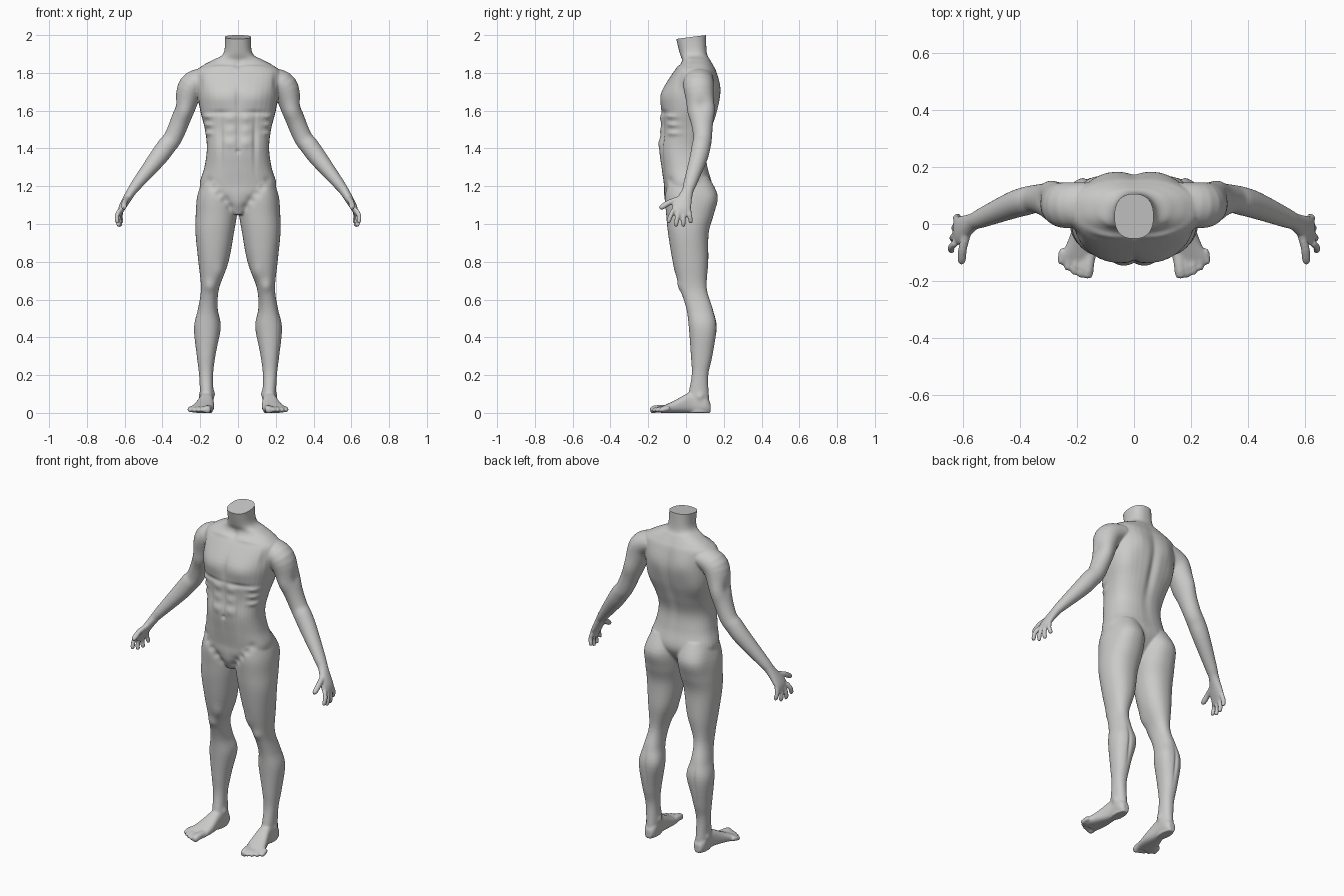
import bpy, bmesh, math
from mathutils import Vector

if "Cube" in bpy.data.objects:
    bpy.data.objects.remove(bpy.data.objects["Cube"])

bm = bmesh.new()

def spline(keys, steps=5):
    """Catmull-Rom interpolation of rows of numbers."""
    out = []
    for i in range(len(keys) - 1):
        a, b, c, d = keys[max(i - 1, 0)], keys[i], keys[i + 1], keys[min(i + 2, len(keys) - 1)]
        for s in range(steps):
            t = s / steps
            out.append([q + 0.5*t*(r - p + t*(2*p - 5*q + 4*r - e + t*(3*(q - r) + e - p)))
                        for p, q, r, e in zip(a, b, c, d)])
    return out + [list(keys[-1])]

def oval(p, n=36):
    """Unit superellipse points."""
    for k in range(n):
        c, s = math.cos(2*math.pi*k/n), math.sin(2*math.pi*k/n)
        yield math.copysign(abs(c)**(2/p), c), math.copysign(abs(s)**(2/p), s)

def skin(rings):
    """Closed skin over a stack of rings."""
    rings = [[bm.verts.new(v) for v in r] for r in rings]
    n, faces = len(rings[0]), []
    for a, b in zip(rings, rings[1:]):
        faces += [bm.faces.new((a[i], a[(i+1) % n], b[(i+1) % n], b[i])) for i in range(n)]
    faces += [bm.faces.new(rings[0][::-1]), bm.faces.new(rings[-1])]
    bmesh.ops.recalc_face_normals(bm, faces=faces)

def box_loft(rows, p=2.2, along_y=False):
    """Rows: position, x min, x max, then y (or z) min and max."""
    rings = []
    for t, a0, a1, b0, b1 in spline(rows):
        pts = [((a0+a1)/2 + (a1-a0)/2*u, (b0+b1)/2 + (b1-b0)/2*v) for u, v in oval(p)]
        rings.append([(a, t, b) if along_y else (a, b, t) for a, b in pts])
    skin(rings)

def tube(keys, ref=(0, 1, 0)):
    """Keys: x, y, z, radius across ref, radius along ref."""
    rows, rings = spline(keys), []
    for i, r in enumerate(rows):
        t = (Vector(rows[min(i+1, len(rows)-1)][:3]) - Vector(rows[max(i-1, 0)][:3])).normalized()
        u = Vector(ref)
        u = (u - t * u.dot(t)).normalized()
        v = t.cross(u)
        rings.append([Vector(r[:3]) + u*r[4]*a + v*r[3]*b for a, b in oval(2)])
    skin(rings)

def digit(base, mid, tip, r, ref=(0, 1, 0)):
    """Finger or toe with a rounded end."""
    b, m, t = Vector(base), Vector(mid), Vector(tip)
    tube([(*b, r, r), (*m, r, r), (*m.lerp(t, .75), r*.95, r*.95), (*t, r*.5, r*.5)], ref)

# leg
box_loft([(1.25, .02, .18, -.10, .12), (1.15, .006, .217, -.112, .168), (1.05, .006, .224, -.105, .147),
          (.95, .022, .225, -.095, .12), (.80, .05, .21, -.07, .118), (.66, .10, .196, -.032, .11),
          (.55, .108, .212, .002, .142), (.45, .095, .233, .015, .163), (.30, .12, .218, .026, .14),
          (.20, .132, .206, .03, .118), (.08, .13, .2, .01, .122), (0, .135, .195, .01, .13)])
# foot
box_loft([(.13, .145, .185, 0, .05), (.10, .13, .20, 0, .09), (.03, .13, .202, 0, .11),
          (-.06, .126, .232, 0, .066), (-.12, .134, .26, 0, .038), (-.14, .145, .25, 0, .028)], 2.6, True)
# toes, big toe first
for i in range(5):
    tx, ty = .165 + .023*i, -.19 + .003*i*i
    digit((tx - .012, -.09, .024), (tx - .005, ty + .04, .022), (tx, ty, .013),
          .013 if i else .02, (1, 0, 0))
# arm and palm
tube([(.16, .07, 1.775, .055, .075), (.245, .066, 1.73, .07, .08), (.286, .08, 1.60, .053, .065),
      (.34, .088, 1.465, .049, .05), (.38, .08, 1.41, .05, .05), (.428, .065, 1.345, .047, .047),
      (.532, .022, 1.215, .031, .035), (.565, .007, 1.17, .025, .031), (.612, -.022, 1.09, .019, .05),
      (.628, -.026, 1.045, .008, .044)])
# fingers, index first, and thumb
for i in range(4):
    up = .018 * (abs(i - 1.5) - .5)
    digit((.625 - .003*i, -.066 + .027*i, 1.075), (.641 - .006*i, -.082 + .034*i, 1.025 + up),
          (.639 - .008*i, -.096 + .041*i, .985 + up), .0125)
digit((.585, -.03, 1.135), (.60, -.085, 1.115), (.605, -.14, 1.082), .0155, (1, 0, 0))
# mirror the limbs
dup = bmesh.ops.duplicate(bm, geom=bm.verts[:] + bm.edges[:] + bm.faces[:])["geom"]
for v in dup:
    if isinstance(v, bmesh.types.BMVert):
        v.co.x *= -1
bmesh.ops.recalc_face_normals(bm, faces=bm.faces[:])
# torso and neck: height, half width, front, back
box_loft([(z, -w, w, f, b) for z, w, f, b in (
    (1.05, .03, -.08, .05), (1.15, .17, -.112, .12), (1.21, .203, -.117, .138), (1.30, .178, -.13, .115),
    (1.40, .165, -.142, .105), (1.50, .175, -.13, .135), (1.60, .20, -.132, .167), (1.70, .215, -.127, .181),
    (1.80, .225, -.07, .163), (1.84, .185, -.035, .145), (1.87, .13, -.022, .128),
    (1.91, .074, -.035, .11), (2.04, .07, -.066, .105))], 2.4)

# fuse everything into one smooth skin
mesh = bpy.data.meshes.new("raw")
bm.to_mesh(mesh)
bm.free()
raw = bpy.data.objects.new("raw", mesh)
bpy.context.collection.objects.link(raw)
rm = raw.modifiers.new("fuse", 'REMESH')
rm.mode, rm.voxel_size = 'VOXEL', .0055
sm = raw.modifiers.new("soften", 'SMOOTH')
sm.factor, sm.iterations = .5, 8
fused = bpy.data.meshes.new_from_object(raw.evaluated_get(bpy.context.evaluated_depsgraph_get()))
bpy.data.objects.remove(raw)
bm = bmesh.new()
bm.from_mesh(fused)

# muscles and grooves, mirrored in x: centre, then three radii
muscles = [(.09, -.13, 1.67, .075, .08, .05), (.10, -.06, 1.83, .08, .05, .011),      # chest, collarbone
           (.09, .17, 1.73, .055, .06, .07), (.15, .12, 1.60, .05, .07, .09),         # back
           (0, -.10, 1.11, .035, .05, .045), (.15, -.04, .67, .026, .04, .03),        # crotch, kneecap
           (.10, -.03, .75, .03, .05, .045), (.11, .13, .47, .03, .05, .08),          # thigh, calf
           (.13, .06, .1, .02, .02, .02), (.203, .075, .085, .02, .02, .02),          # ankles
           (.28, .015, 1.59, .04, .04, .05), (.30, .14, 1.61, .04, .04, .06)]         # upper arm
muscles += [(.042, -.14, 1.43 + .065*i, .03, .05, .027) for i in range(3)]            # abdominals
muscles += [(.155, -.07, 1.57 - .045*i, .03, .04, .014) for i in range(3)]            # ribs
grooves = [(0, -.14, 1.66, .014, .08, .07), (.09, -.13, 1.59, .08, .06, .014),        # chest
           (0, -.03, 1.845, .02, .04, .02), (.2, -.05, 1.75, .016, .06, .05),         # throat, shoulder
           (0, -.14, 1.47, .01, .05, .12), (0, -.14, 1.385, .012, .05, .012),         # belly
           (.09, -.12, 1.43, .013, .05, .12), (0, .17, 1.55, .02, .08, .2),           # side, spine
           (0, .17, 1.55, .03, .08, .2), (.2, .07, 1.13, .03, .05, .06),              # spine, hip
           (.165, .16, .42, .009, .05, .09), (.33, .08, 1.63, .03, .03, .035)]        # calf, arm
grooves += [(.04 + .03*i, -.11, 1.09 + .035*i, .02, .04, .02) for i in range(5)]      # groin line
bumps = [(b, .008) for b in muscles] + [(b, -.007) for b in grooves]
bm.normal_update()
moves = []
for v in bm.verts:
    x, y, z = abs(v.co.x), v.co.y, v.co.z
    h = 0
    for (bx, by, bz, rx, ry, rz), amp in bumps:
        dz = (z - bz) / rz
        if dz*dz < 6:
            d = dz*dz + ((x - bx)/rx)**2 + ((y - by)/ry)**2
            if d < 6:
                h += amp * math.exp(-d)
    moves.append(v.normal * h)
for v, m in zip(bm.verts, moves):
    v.co += m

def cut(point, normal, clear=False):
    bmesh.ops.bisect_plane(bm, geom=bm.verts[:] + bm.edges[:] + bm.faces[:], plane_co=point,
                           plane_no=normal, clear_outer=clear)

# flat neck top, then the waist and thigh seams
cut((0, .105, 2), (0, -.13, 1), True)
bmesh.ops.holes_fill(bm, edges=[e for e in bm.edges if e.is_boundary], sides=0)
cut((0, 0, 1.311), (0, -.2, 1))
cut((0, 0, .955), (0, 0, 1))

grey = bpy.data.materials.new("light grey")
grey.diffuse_color = (.6, .595, .59, 1)
grey.use_nodes = True
grey.node_tree.nodes["Principled BSDF"].inputs["Base Color"].default_value = grey.diffuse_color

def part_of(c):
    if abs(c.x) > .28 or c.z - .2*c.y > 1.311:
        return "upper_body"
    return "shorts" if c.z > .955 else "legs"

for name in ("upper_body", "shorts", "legs"):
    piece = bm.copy()
    others = [f for f in piece.faces if part_of(f.calc_center_median()) != name]
    bmesh.ops.delete(piece, geom=others, context='FACES')
    for f in piece.faces:
        f.smooth = True
    me = bpy.data.meshes.new(name)
    piece.to_mesh(me)
    piece.free()
    me.set_sharp_from_angle(angle=math.radians(50))
    me.materials.append(grey)
    bpy.context.collection.objects.link(bpy.data.objects.new(name, me))
bm.free()
